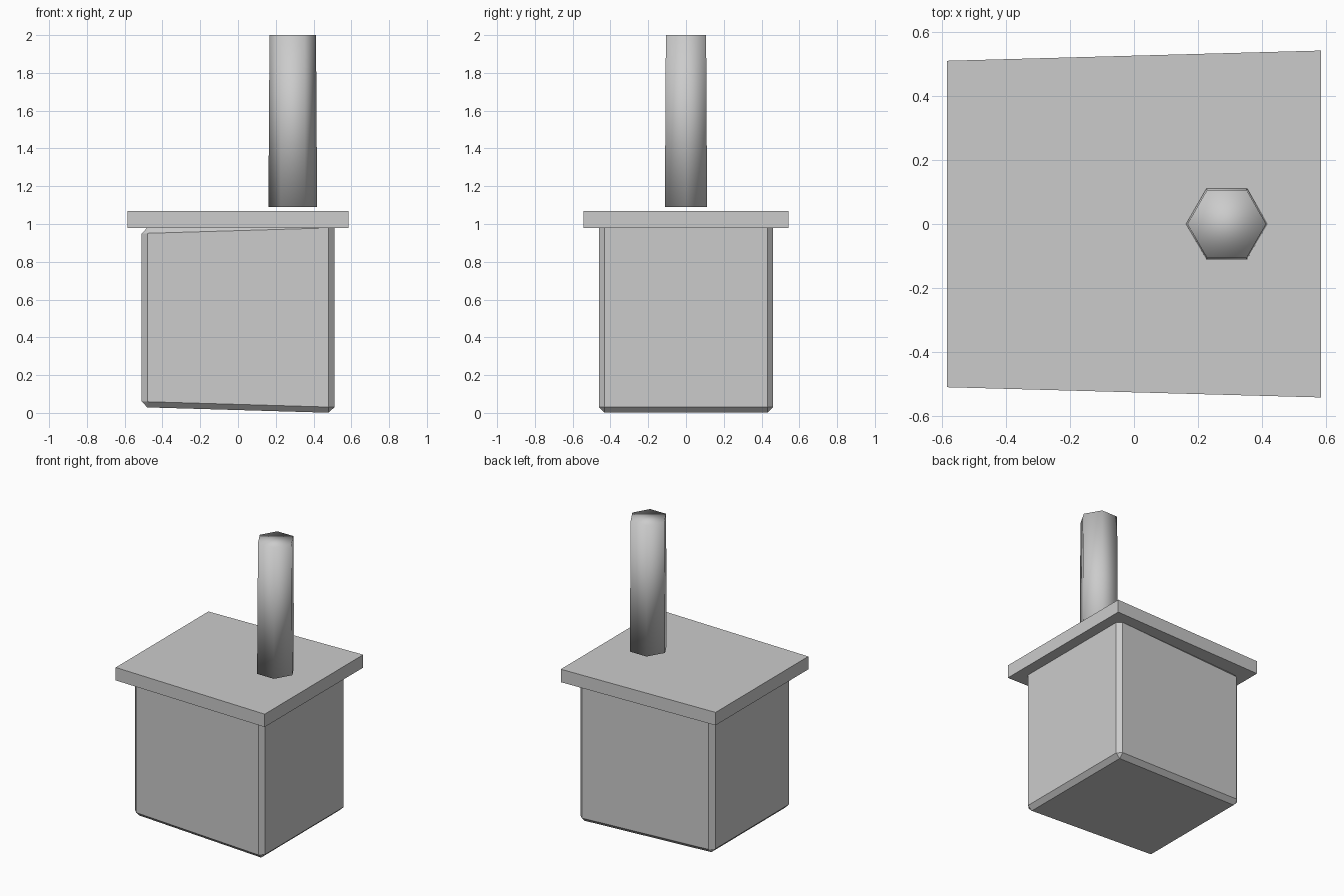
import bpy, bmesh
from mathutils import Vector

if "Cube" in bpy.data.objects:
    bpy.data.objects.remove(bpy.data.objects["Cube"])

grey = bpy.data.materials.new("light grey")
grey.diffuse_color = (0.6, 0.6, 0.6, 1)
grey.use_nodes = True
grey.node_tree.nodes["Principled BSDF"].inputs["Base Color"].default_value = grey.diffuse_color


def add_object(name, bm, smooth=False):
    for f in bm.faces:
        f.smooth = smooth
    mesh = bpy.data.meshes.new(name)
    bm.to_mesh(mesh)
    bm.free()
    mesh.materials.append(grey)
    obj = bpy.data.objects.new(name, mesh)
    bpy.context.collection.objects.link(obj)
    return obj


def tapered_box(name, half_x, half_y, half_z, z_mid, bevel=0):
    """Box narrowing towards -x; half_y and half_z are (left, right) pairs."""
    bm = bmesh.new()
    bmesh.ops.create_cube(bm, size=2)
    for v in bm.verts:
        side = 1 if v.co.x > 0 else 0
        v.co = Vector((v.co.x * half_x, v.co.y * half_y[side],
                       z_mid + v.co.z * half_z[side]))
    if bevel:
        bmesh.ops.bevel(bm, geom=bm.edges[:], offset=bevel, segments=1,
                        affect='EDGES', profile=0.5)
    return add_object(name, bm)


# Bevelled body, slightly larger on the right end
tapered_box("body", 0.51, (0.435, 0.462), (0.475, 0.505), 0.505, 0.03)

# Flat overhanging lid
tapered_box("lid", 0.585, (0.51, 0.542), (0.045, 0.045), 1.025)

# Hexagonal post floating just above the lid
bm = bmesh.new()
bmesh.ops.create_cone(bm, cap_ends=True, segments=6, radius1=0.129,
                      radius2=0.123, depth=0.91)
for v in bm.verts:
    # keep corners on the x axis
    v.co.x, v.co.y = v.co.y, -v.co.x
post = add_object("post", bm, smooth=True)
post.location = (0.29, 0, 1.545)
